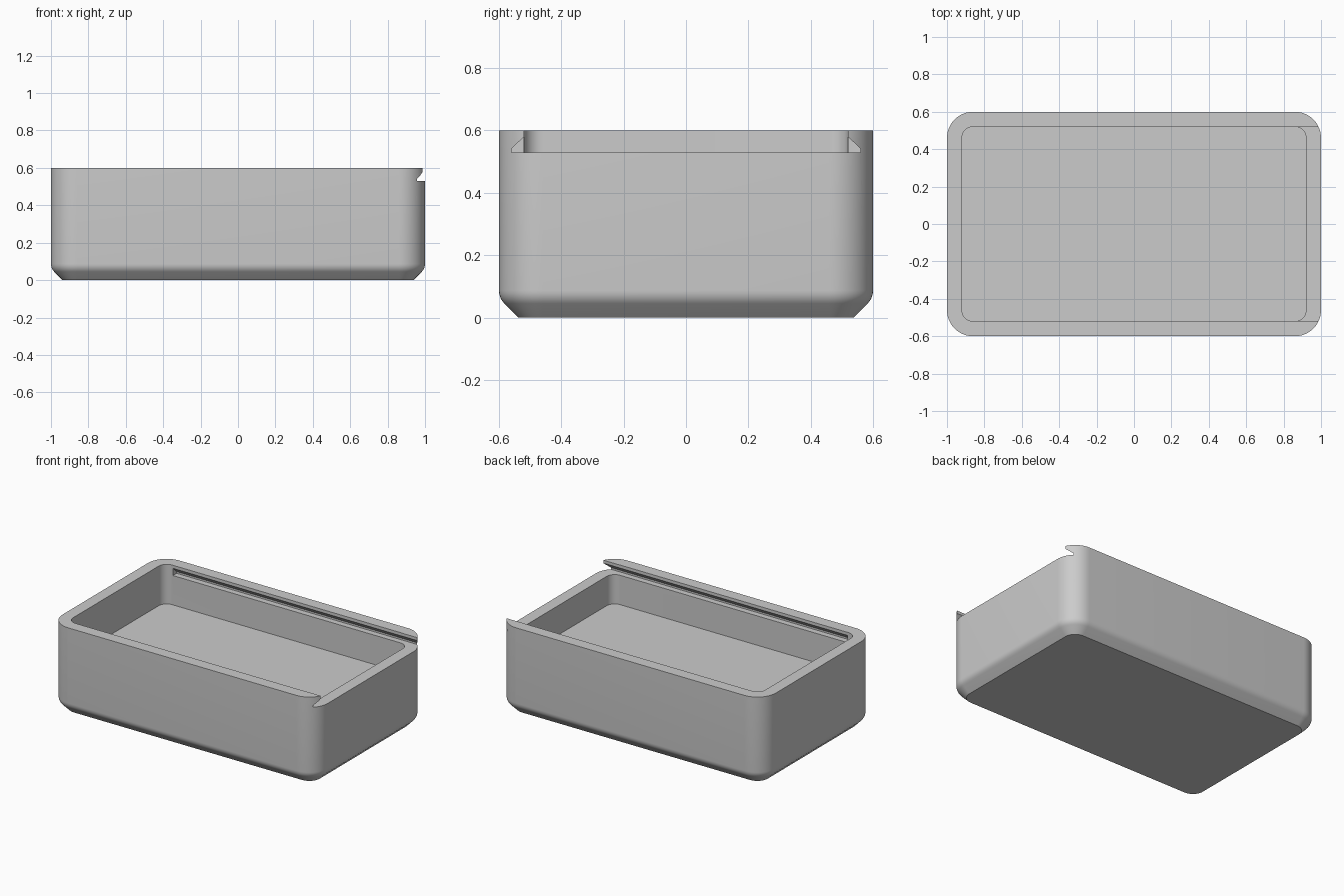
import bpy, bmesh, math

if "Cube" in bpy.data.objects:
    bpy.data.objects.remove(bpy.data.objects["Cube"])

grey = bpy.data.materials.new("light grey plastic")
grey.diffuse_color = (0.6, 0.6, 0.6, 1)
grey.use_nodes = True
grey.node_tree.nodes["Principled BSDF"].inputs["Base Color"].default_value = grey.diffuse_color

CX, CY, R = 0.86, 0.46, 0.14     # corner arc centres and outer corner radius
SEG = 14                         # segments per corner
HEIGHT, FLOOR, WALL = 0.6, 0.33, 0.08


def rounded_loop(bm, inset, z):
    """Rounded rectangle ring of vertices, shrunk by inset."""
    r = R - inset
    ring = []
    for q, (sx, sy) in enumerate([(1, 1), (-1, 1), (-1, -1), (1, -1)]):
        for i in range(SEG + 1):
            a = math.radians(90) * (q + i / SEG)
            ring.append(bm.verts.new((sx * CX + r * math.cos(a),
                                      sy * CY + r * math.sin(a), z)))
    return ring


def make_object(name, bm):
    bmesh.ops.recalc_face_normals(bm, faces=bm.faces)
    mesh = bpy.data.meshes.new(name)
    bm.to_mesh(mesh)
    bm.free()
    mesh.materials.append(grey)
    ob = bpy.data.objects.new(name, mesh)
    bpy.context.collection.objects.link(ob)
    return ob


# Box shell: chamfered foot, soft blend, wall, rim, cavity down to the floor
profile = [(0.062, 0.0)]
rad = 0.06
for i in range(6):
    a = math.radians(45 * (1 - i / 5))
    profile.append((rad * (1 - math.cos(a)), 0.087 - rad * math.sin(a)))
profile += [(0, HEIGHT), (WALL, HEIGHT), (WALL, FLOOR)]

bm = bmesh.new()
rings = [rounded_loop(bm, inset, z) for inset, z in profile]
for lo, hi in zip(rings, rings[1:]):
    n = len(lo)
    for i in range(n):
        j = (i + 1) % n
        bm.faces.new((lo[i], lo[j], hi[j], hi[i]))
bm.faces.new(rings[0][::-1])
bm.faces.new(rings[-1])
box = make_object("box", bm)

# Dovetail slot for the sliding lid, open at the right end
half = [(0.56, 0.53), (0.56, 0.542), (0.519, 0.58), (0.519, 0.7)]
section = half + [(-y, z) for y, z in reversed(half)]
bm = bmesh.new()
face = bm.faces.new([bm.verts.new((-0.855, y, z)) for y, z in section])
ext = bmesh.ops.extrude_face_region(bm, geom=[face])
bmesh.ops.translate(bm, vec=(2.1, 0, 0),
                    verts=[v for v in ext["geom"] if isinstance(v, bmesh.types.BMVert)])
cutter = make_object("lid_slot_cutter", bm)
cutter.hide_render = True

mod = box.modifiers.new("lid slot", 'BOOLEAN')
mod.operation = 'DIFFERENCE'
mod.solver = 'EXACT'
mod.object = cutter
bpy.context.view_layer.objects.active = box
box.select_set(True)
bpy.ops.object.modifier_apply(modifier=mod.name)
bpy.data.objects.remove(cutter)

# Smooth corners, crisp edges
bpy.ops.object.shade_smooth_by_angle(angle=math.radians(30))
